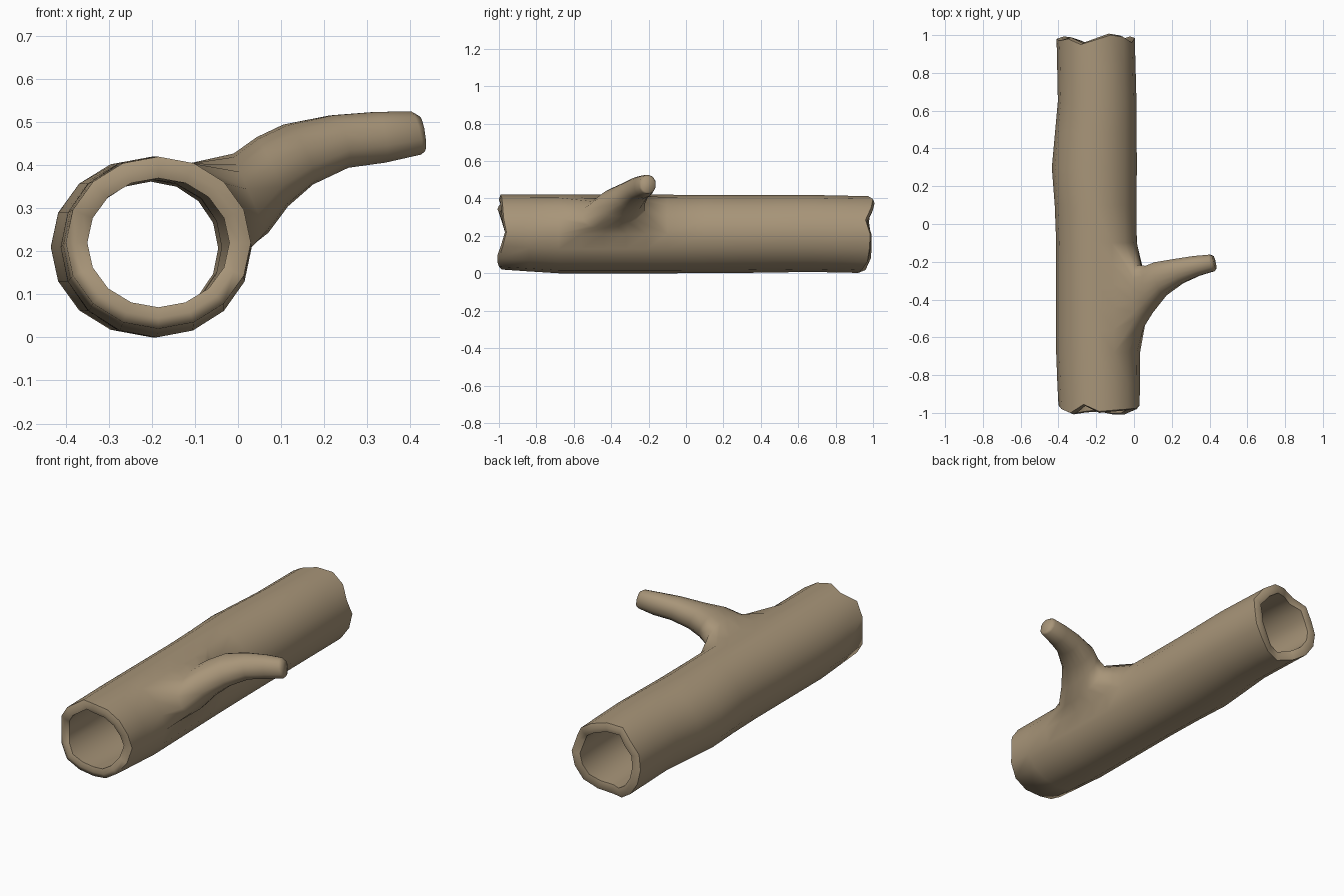
import bpy, bmesh, math
from mathutils import Vector

if "Cube" in bpy.data.objects:
    bpy.data.objects.remove(bpy.data.objects["Cube"])

SIDES = 16
WALL = 0.05

# Log sections: y, centre x, radius x, centre z, radius z
SECTIONS = [(-1.0, -.185, .215, .22, .20), (-.68, -.19, .222, .21, .21),
            (0.0, -.20, .212, .21, .21), (.3, -.21, .225, .21, .208),
            (.65, -.195, .208, .213, .206), (1.0, -.203, .207, .207, .205)]
ROWS = [-1.0, -.84, -.68, -.56, -.44, -.32, -.21, -.10, .1, .3, .48, .65, .83, 1.0]
# Ragged end offsets, counter-clockwise from +x
FRONT_CUT = [.04, .025, .02, .015, .008, .045, .0, .02, .04, .02, .0, .01, .015, .0, .0, .02]
BACK_CUT = [.015, .04, .01, .0, .025, .05, .02, .03, .02, .015, .02, .04, .08, .06, .03, .02]


def section(y):
    for a, b in zip(SECTIONS, SECTIONS[1:]):
        if y <= b[0]:
            t = (y - a[0]) / (b[0] - a[0])
            return [p + (q - p) * t for p, q in zip(a, b)][1:]


def log_ring(bm, y, inset=0.0, push=0.0):
    cx, rx, cz, rz = section(y)
    ring = []
    for k in range(SIDES):
        a = math.tau * k / SIDES
        yy = y
        if y == -1.0:
            yy = y + FRONT_CUT[k] - push
        elif y == 1.0:
            yy = y - BACK_CUT[k] + push
        ring.append(bm.verts.new((cx + (rx - inset) * math.cos(a), yy,
                                  cz + (rz - inset) * math.sin(a))))
    return ring


def bridge(bm, a, b, skip=()):
    n = len(a)
    for i in range(n):
        if i not in skip:
            j = (i + 1) % n
            bm.faces.new((a[i], a[j], b[j], b[i]))


bm = bmesh.new()

# Outer bark, leaving a hole where the branch grows out
PATCH = (2, 7)      # first and last row of the hole
COLS = 3            # sides covered by the hole
outer = [log_ring(bm, y) for y in ROWS]
for r in range(len(ROWS) - 1):
    hole = range(COLS) if PATCH[0] <= r < PATCH[1] else ()
    bridge(bm, outer[r], outer[r + 1], hole)

# Hollow inside and rounded rims
inner = [log_ring(bm, y, WALL) for y in (-1.0, -.68, 0.0, .3, .65, 1.0)]
for a, b in zip(inner, inner[1:]):
    bridge(bm, a, b)
for y, o, i in ((-1.0, outer[0], inner[0]), (1.0, outer[-1], inner[-1])):
    lip = log_ring(bm, y, WALL * .5, .008)
    bridge(bm, o, lip)
    bridge(bm, lip, i)

# Border of the hole, walked once around
r0, r1 = PATCH
path = [(r1, k) for k in range(COLS)]
path += [(r, COLS) for r in range(r1, r0, -1)]
path += [(r0, k) for k in range(COLS, 0, -1)]
path += [(r, 0) for r in range(r0, r1)]
border = [outer[r][k] for r, k in path]
angles = [math.atan2(2 * k / COLS - 1, 2 * (r - r0) / (r1 - r0) - 1) for r, k in path]

# Branch: centre, sideways half-axis, upward half-axis of each ring
BRANCH = [((.03, -.385, .335), (-.005, .175, .02), (-.04, .01, .09)),
          ((.08, -.345, .385), (-.01, .13, .01), (-.035, 0, .08)),
          ((.14, -.29, .425), (-.025, .092, .005), (-.03, 0, .07)),
          ((.235, -.25, .455), (-.02, .068, 0), (-.018, 0, .062)),
          ((.33, -.222, .465), (-.015, .055, 0), (-.01, 0, .06)),
          ((.412, -.206, .475), (-.012, .046, 0), (-.012, 0, .051)),
          ((.427, -.203, .473), (-.008, .036, 0), (-.006, 0, .041))]
last = border
for c, u, v in BRANCH:
    c, u, v = Vector(c), Vector(u), Vector(v)
    ring = [bm.verts.new(c + u * math.cos(a) + v * math.sin(a)) for a in angles]
    bridge(bm, last, ring)
    last = ring
bm.faces.new(last)

bmesh.ops.recalc_face_normals(bm, faces=bm.faces)
mesh = bpy.data.meshes.new("hollow_log")
bm.to_mesh(mesh)
bm.free()
log = bpy.data.objects.new("hollow_log", mesh)
bpy.context.collection.objects.link(log)

# Bark colour
bark = bpy.data.materials.new("bark_brown")
bark.diffuse_color = (.39, .30, .19, 1)
bark.use_nodes = True
bark.node_tree.nodes["Principled BSDF"].inputs["Base Color"].default_value = bark.diffuse_color
mesh.materials.append(bark)

bpy.context.view_layer.objects.active = log
log.select_set(True)
bpy.ops.object.shade_smooth_by_angle(angle=math.radians(70))
